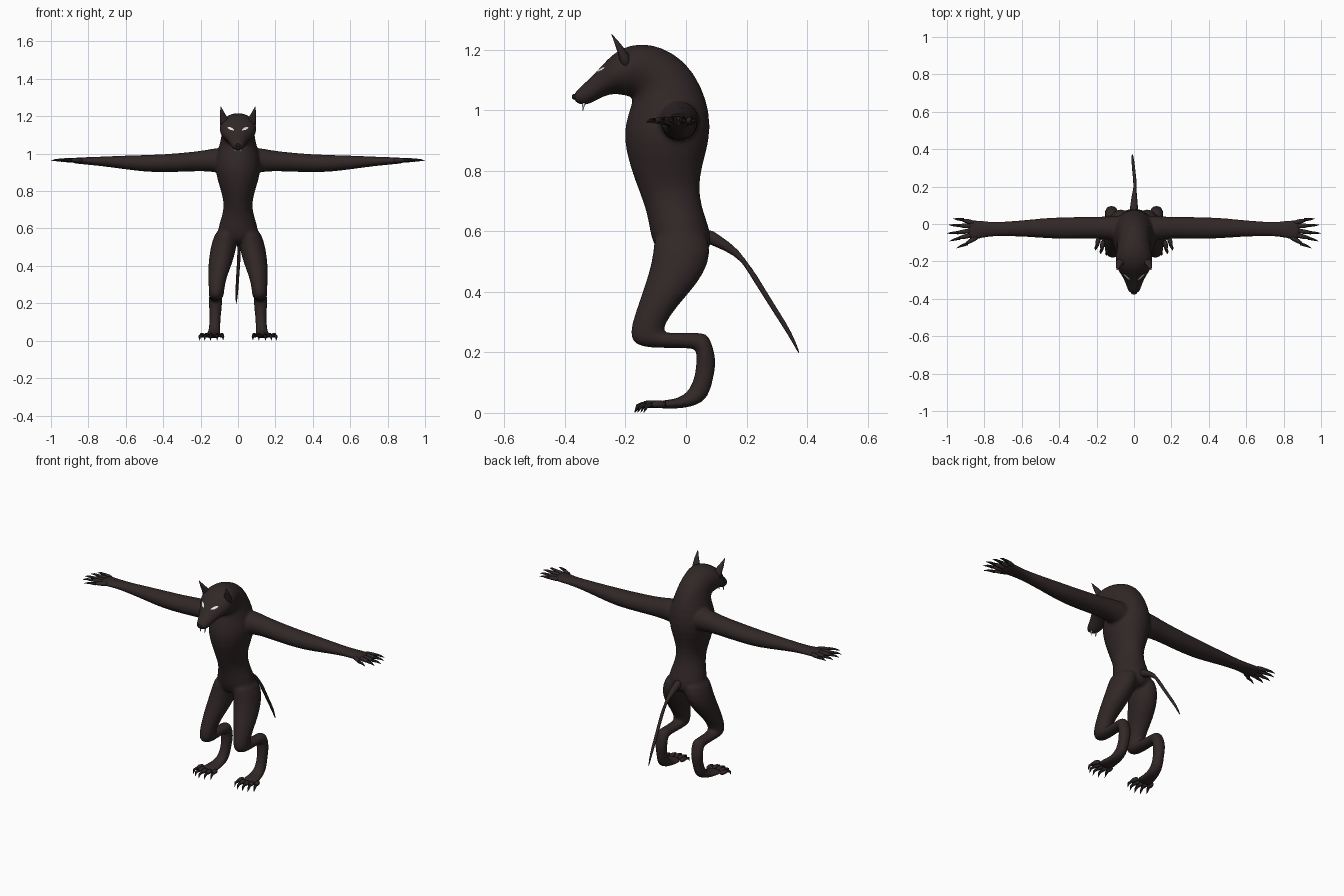
import bpy, bmesh, math
from mathutils import Vector as V


def material(name, rgb):
    m = bpy.data.materials.new(name)
    m.diffuse_color = (*rgb, 1)
    return m


FUR = material("dark brown fur", (0.031, 0.020, 0.020))
CLAW = material("black claw", (0.013, 0.011, 0.011))
WHITE = material("white", (0.85, 0.85, 0.85))


def loft(bm, rings, side=1, n=16):
    """Skin a list of elliptical rings (centre, axis u, axis v); side=-1 mirrors in x."""
    loops = []
    for c, u, v in rings:
        pts = [c + u * math.cos(2 * math.pi * i / n) + v * math.sin(2 * math.pi * i / n) for i in range(n)]
        loops.append([bm.verts.new((p.x * side, p.y, p.z)) for p in pts])
    for a, b in zip(loops, loops[1:]):
        for i in range(n):
            bm.faces.new((a[i], a[(i + 1) % n], b[(i + 1) % n], b[i]))
    bm.faces.new(loops[0])
    bm.faces.new(loops[-1])


def yz_ring(y1, z1, y2, z2, hw, cx=0):
    """Ring spanning two points of the side profile, with half width hw."""
    a, b = V((cx, y1, z1)), V((cx, y2, z2))
    return (a + b) / 2, V((hw, 0, 0)), (a - b) / 2


def tube(bm, pts, radii, side=1, n=10):
    """Round tapering tube along points."""
    pts = [V(p) for p in pts]
    rings = []
    for i, p in enumerate(pts):
        d = (pts[min(i + 1, len(pts) - 1)] - pts[max(i - 1, 0)]).normalized()
        ref = V((0, 0, 1)) if abs(d.z) < 0.8 else V((1, 0, 0))
        u = d.cross(ref).normalized()
        rings.append((p, u * radii[i], d.cross(u) * radii[i]))
    loft(bm, rings, side, n)


def finish(bm, name, mat, subsurf=0):
    bmesh.ops.recalc_face_normals(bm, faces=bm.faces)
    me = bpy.data.meshes.new(name)
    bm.to_mesh(me)
    bm.free()
    me.materials.append(mat)
    for p in me.polygons:
        p.use_smooth = True
    ob = bpy.data.objects.new(name, me)
    bpy.context.collection.objects.link(ob)
    if subsurf:
        ob.modifiers.new("subsurf", 'SUBSURF').levels = subsurf
        ob.modifiers["subsurf"].render_levels = subsurf
    return ob


# body: torso, neck and head as one loft (back point, front point, half width)
torso = [
    (.05, .51, -.08, .52, .05), (.085, .545, -.105, .545, .105), (.088, .59, -.12, .59, .115),
    (.052, .68, -.13, .66, .085), (.044, .75, -.152, .72, .074), (.056, .82, -.187, .81, .097),
    (.082, .90, -.209, .90, .125), (.083, .99, -.203, .96, .122), (.055, 1.08, -.182, 1.02, .10),
    (.0, 1.165, -.175, 1.042, .088), (-.08, 1.212, -.19, 1.044, .092), (-.15, 1.224, -.21, 1.048, .102),
    (-.215, 1.208, -.235, 1.053, .10), (-.26, 1.17, -.265, 1.048, .077), (-.30, 1.122, -.30, 1.03, .052),
    (-.345, 1.082, -.335, 1.01, .039), (-.376, 1.052, -.372, 1.027, .026)]
# leg: thigh, folded knee, shin, hock and foot (rear/top point, front point, half width, x)
leg = [
    (.07, .61, -.11, .61, .06, .05), (.087, .53, -.107, .53, .07, .072), (.062, .46, -.128, .45, .069, .086),
    (.015, .40, -.152, .38, .061, .10), (-.03, .35, -.172, .32, .049, .11), (-.068, .295, -.188, .265, .043, .115),
    (-.075, .266, -.175, .222, .041, .116), (-.06, .266, -.11, .213, .038, .117), (0, .265, -.02, .214, .033, .118),
    (.055, .266, .025, .211, .035, .119), (.078, .258, .034, .206, .037, .12), (.104, .175, .034, .18, .036, .12),
    (.092, .12, .031, .13, .029, .122), (.078, .05, .012, .075, .031, .125), (.03, .018, -.02, .052, .036, .13),
    (-.05, .012, -.05, .044, .047, .136), (-.10, .014, -.10, .04, .054, .139)]
# arm: x, y, z, half depth, half height
arm = [
    (.04, -.03, .96, .08, .075), (.12, -.022, .966, .066, .066), (.18, -.02, .962, .06, .057),
    (.25, -.02, .957, .059, .053), (.40, -.022, .948, .06, .049), (.50, -.022, .948, .053, .046),
    (.60, -.024, .953, .044, .038), (.73, -.027, .959, .038, .026), (.80, -.028, .961, .044, .021),
    (.86, -.032, .963, .058, .017), (.89, -.032, .963, .054, .014)]
bm = bmesh.new()
loft(bm, [yz_ring(*r) for r in torso])
for s in (1, -1):
    loft(bm, [yz_ring(*r) for r in leg], s)
    loft(bm, [(V(r[:3]), V((0, r[3], 0)), V((0, 0, r[4]))) for r in arm], s)
body = finish(bm, "body", FUR, 1)
rm = body.modifiers.new("blend", 'REMESH')
rm.mode, rm.voxel_size, rm.use_smooth_shade = 'VOXEL', 0.007, True
sm = body.modifiers.new("soften", 'SMOOTH')
sm.factor, sm.iterations = 0.5, 8

# fingers and toes with their claws: base -> middle -> tip
fingers = [((.85, .005), (.92, .022), (.968, .029)), ((.86, -.012), (.94, -.008), (.99, -.005)),
           ((.86, -.035), (.95, -.046), (1.0, -.05)), ((.86, -.058), (.94, -.075), (.985, -.092)),
           ((.83, -.065), (.90, -.105), (.95, -.13))]
toes = [(.093, .086, .080, -.150), (.116, .113, .112, -.168), (.140, .143, .147, -.170),
        (.163, .171, .178, -.160), (.182, .196, .205, -.140)]
digits, claws = bmesh.new(), bmesh.new()
for s in (1, -1):
    for a, b, c in fingers:
        tube(digits, [(*a, .963), ((a[0] + b[0]) / 2, (a[1] + b[1]) / 2, .966), (*b, .965)], [.013, .014, .009], s)
        mid = ((b[0] + c[0]) / 2, (b[1] + c[1]) / 2, .966)
        tube(claws, [(b[0] - .01, b[1], .965), mid, (*c, .961)], [.009, .006, .001], s, 8)
    for x0, x1, x2, y in toes:
        tube(digits, [(x0, y + .075, .026), (x1, y + .045, .031), (x1, y + .02, .026)], [.014, .014, .009], s)
        tube(claws, [(x1, y + .028, .028), (x2, y + .01, .022), (x2, y, .001)], [.009, .007, .001], s, 8)
finish(digits, "fingers_and_toes", FUR, 1)
finish(claws, "claws", CLAW)

# tail
bm = bmesh.new()
tube(bm, [(0, .06, .59), (0, .10, .57), (.003, .17, .53), (.006, .21, .475), (.003, .25, .41),
          (-.003, .30, .33), (-.006, .345, .26), (-.01, .376, .192)],
     [.03, .02, .014, .011, .009, .009, .008, .002])
finish(bm, "tail", FUR, 1)

# ears: flattened pointed cones
bm = bmesh.new()
for s in (1, -1):
    loft(bm, [(V((.068, -.195, 1.14)), V((.026, 0, 0)), V((0, .022, .004))),
              (V((.074, -.205, 1.18)), V((.023, 0, -.004)), V((0, .016, .004))),
              (V((.084, -.224, 1.215)), V((.013, 0, -.002)), V((0, .009, .003))),
              (V((.092, -.246, 1.252)), V((.001, 0, 0)), V((0, .001, 0)))], s)
finish(bm, "ears", FUR)

# nose
bm = bmesh.new()
bmesh.ops.create_uvsphere(bm, u_segments=14, v_segments=8, radius=.012)
bmesh.ops.scale(bm, vec=(1.3, .7, .8), verts=bm.verts)
bmesh.ops.translate(bm, vec=(0, -.369, 1.044), verts=bm.verts)
finish(bm, "nose", CLAW)

# fangs
bm = bmesh.new()
for s in (1, -1):
    tube(bm, [(.016, -.335, 1.03), (.016, -.339, 1.015), (.015, -.341, .998)], [.005, .004, .001], s, 8)
finish(bm, "fangs", WHITE)

# eyes: slanted almond plates wrapped onto the face
bm = bmesh.new()
for s in (1, -1):
    cols = []
    for i in range(9):
        t = i / 8
        h = .002 + .008 * math.sin(math.pi * t)
        x, z = .022 + .034 * t, 1.128 + .014 * t
        cols.append([bm.verts.new((s * x, -.30 + .03 * t, z + h * k)) for k in (-1, 0, 1)])
    for a, b in zip(cols, cols[1:]):
        for k in (0, 1):
            f = (a[k], b[k], b[k + 1], a[k + 1])
            bm.faces.new(f if s > 0 else f[::-1])
eyes = finish(bm, "eyes", WHITE)
sw = eyes.modifiers.new("wrap", 'SHRINKWRAP')
sw.target, sw.offset, sw.wrap_mode = body, 0.003, 'ABOVE_SURFACE'
